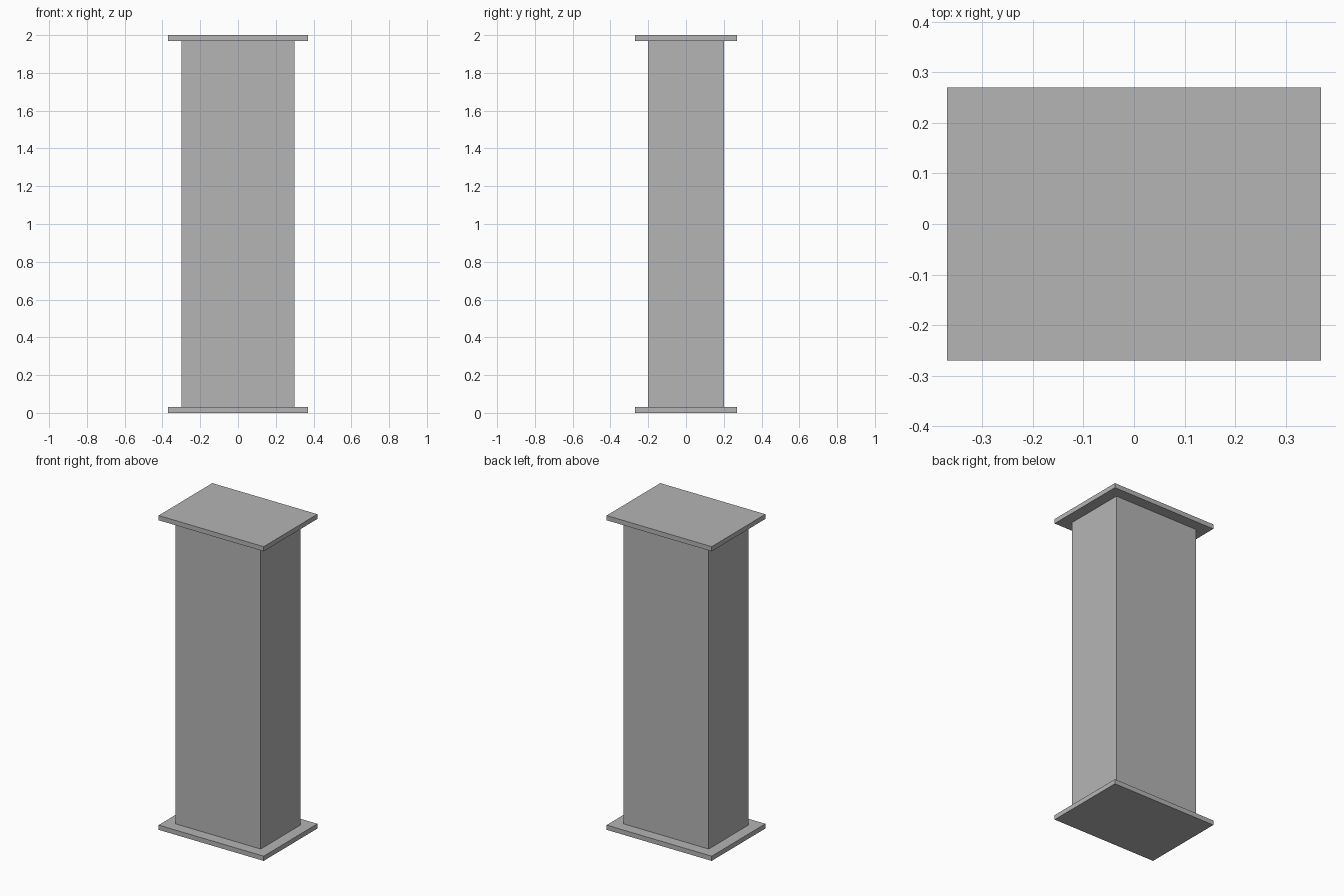
import bpy

cube = bpy.data.objects.get("Cube")
if cube:
    bpy.data.objects.remove(cube, do_unlink=True)

HEIGHT = 2.0
PLATE = 0.03

# Single plain grey
grey = bpy.data.materials.new("plain_grey")
grey.use_nodes = True
colour = (0.46, 0.46, 0.46, 1)
grey.diffuse_color = colour
grey.node_tree.nodes["Principled BSDF"].inputs["Base Color"].default_value = colour


def box(name, width, depth, bottom, top):
    bpy.ops.mesh.primitive_cube_add(size=1, location=(0, 0, (bottom + top) / 2))
    obj = bpy.context.object
    obj.name = name
    obj.scale = (width, depth, top - bottom)
    bpy.ops.object.transform_apply(location=False, rotation=False, scale=True)
    obj.data.materials.append(grey)
    return obj


# Shaft between two matching end plates
box("column_shaft", 0.6, 0.4, PLATE, HEIGHT - PLATE)
box("base_plate", 0.74, 0.54, 0, PLATE)
box("top_plate", 0.74, 0.54, HEIGHT - PLATE, HEIGHT)
